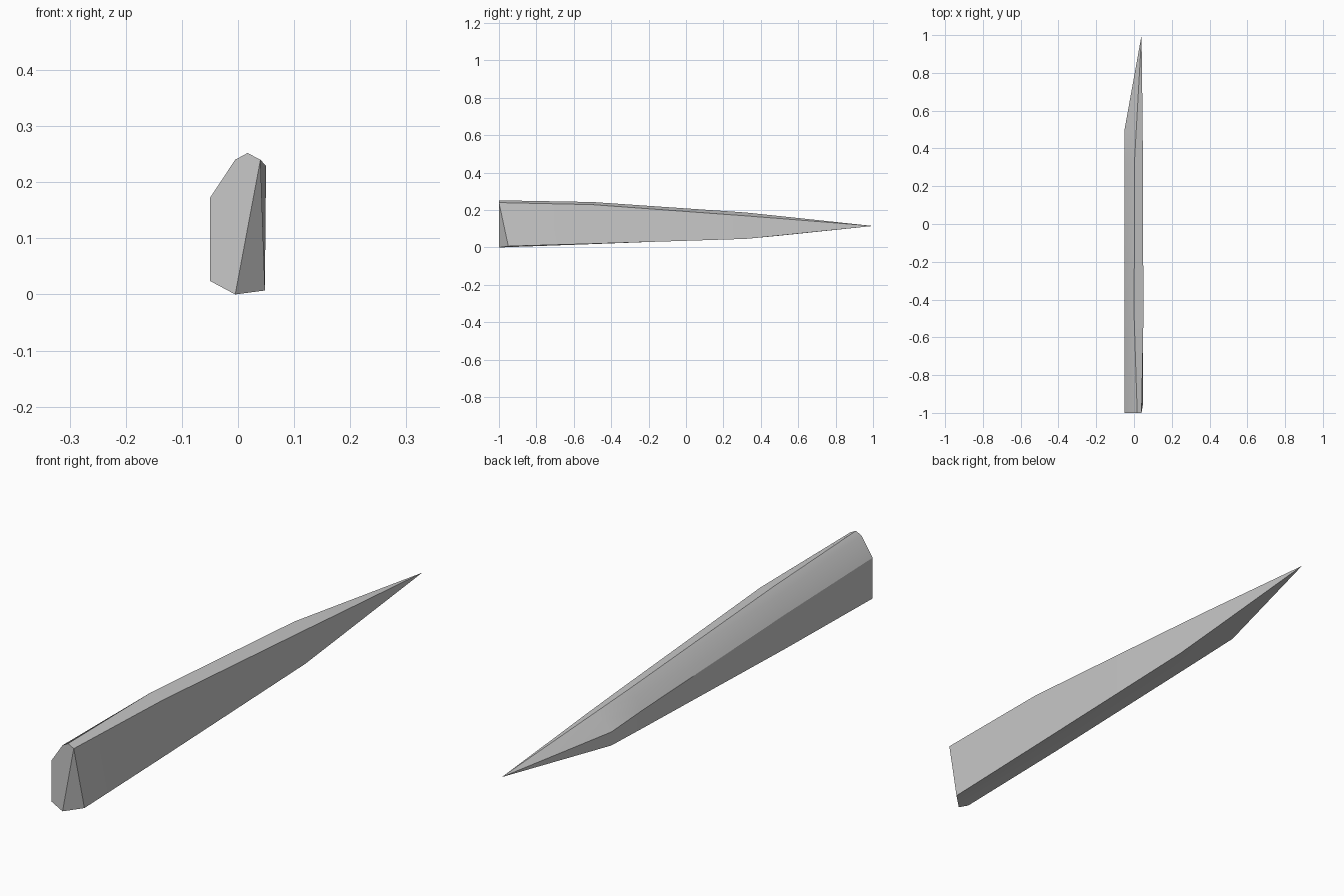
import bpy
import bmesh
import math

cube = bpy.data.objects.get("Cube")
if cube:
    bpy.data.objects.remove(cube, do_unlink=True)

# Plain grey material
grey = bpy.data.materials.new("plain_grey")
grey.use_nodes = True
colour = (0.58, 0.58, 0.58, 1.0)
grey.diffuse_color = colour
grey.node_tree.nodes["Principled BSDF"].inputs["Base Color"].default_value = colour

# Cross-sections (x, z): flat side low, flat side high, shoulder, ridge,
# blade top, blade bottom, underside
SECTIONS = {
    -1.0: [(-.05, .024), (-.05, .172), (-.005, .24), (.017, .252),
           (.04, .24), (.048, .007), (-.005, 0)],
    -0.5: [(-.05, .033), (-.05, .158), (-.02, .217), (.001, .243),
           (.05, .229), (.048, .02), (-.001, .018)],
    0.32: [(-.05, .057), (-.05, .123), (-.02, .163), (.002, .187),
           (.047, .169), (.047, .046), (.0, .049)],
    0.5: [(-.05, .063), (-.05, .112), (-.012, .146), (.012, .168),
          (.046, .155), (.045, .064), (.0, .063)],
}
TIP = (.04, 1.0, .115)
BLADE_BOTTOM = 5

bm = bmesh.new()
rings = [[bm.verts.new((x, y, z)) for x, z in pts] for y, pts in SECTIONS.items()]
front = rings[0]
front[BLADE_BOTTOM].co.y = -0.95      # slanted lower corner of the butt end
tip = bm.verts.new(TIP)
count = len(front)

# Lofted sides and pointed end
for i in range(count):
    j = (i + 1) % count
    for a, b in zip(rings, rings[1:]):
        bm.faces.new((a[i], a[j], b[j], b[i]))
    bm.faces.new((rings[-1][i], rings[-1][j], tip))

# Butt end: flat cap and cut corner
bm.faces.new([v for k, v in enumerate(front) if k != BLADE_BOTTOM])
bm.faces.new((front[4], front[5], front[6]))
bmesh.ops.recalc_face_normals(bm, faces=bm.faces)

mesh = bpy.data.meshes.new("tapered_spike")
bm.to_mesh(mesh)
bm.free()
mesh.materials.append(grey)
spike = bpy.data.objects.new("tapered_spike", mesh)
bpy.context.collection.objects.link(spike)

# Smooth rounded back, sharp main edges
bpy.ops.object.select_all(action="DESELECT")
spike.select_set(True)
bpy.context.view_layer.objects.active = spike
bpy.ops.object.shade_smooth_by_angle(angle=math.radians(30))
